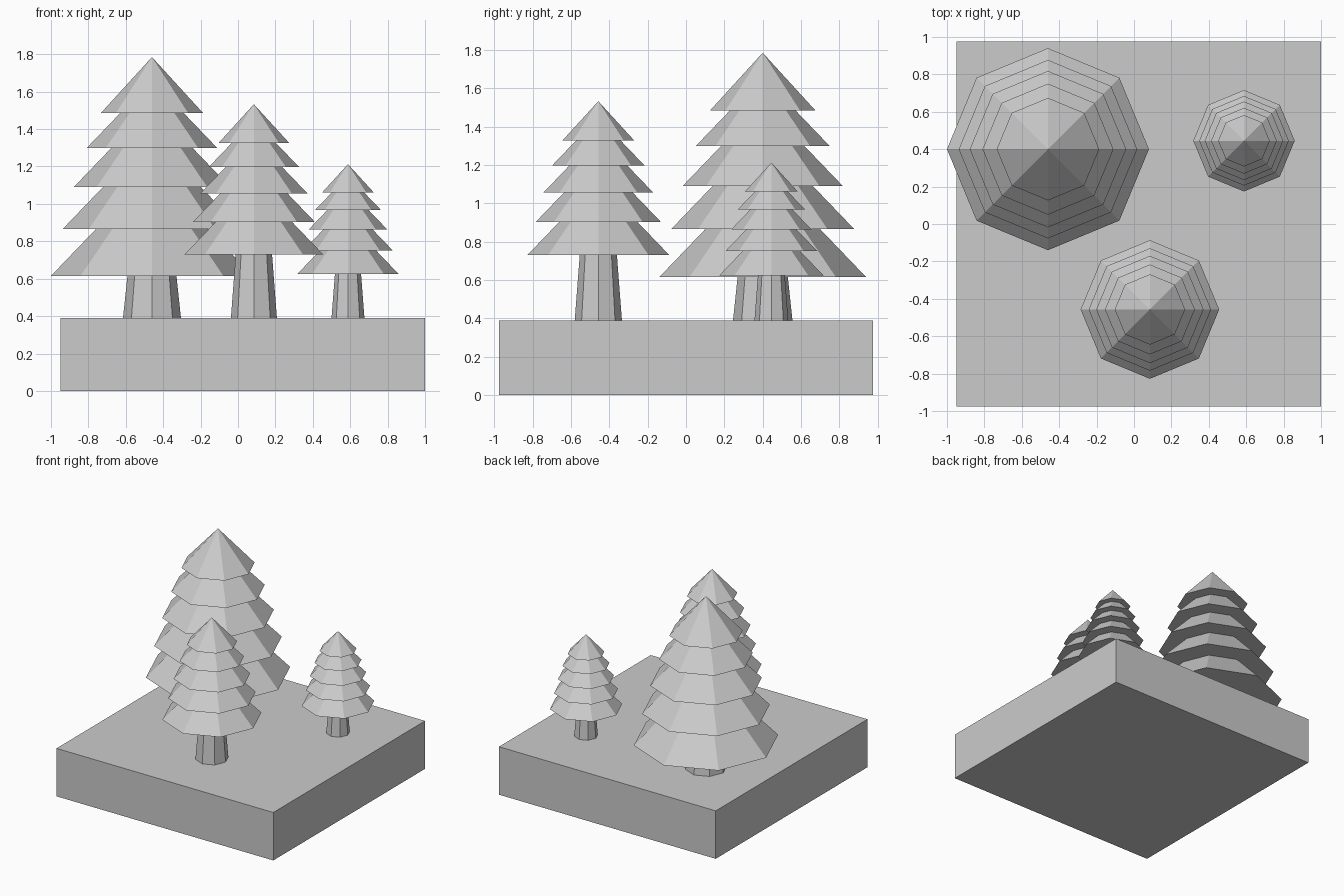
import bpy
import bmesh
from math import cos, sin, pi

if "Cube" in bpy.data.objects:
    bpy.data.objects.remove(bpy.data.objects["Cube"])

# One plain grey for everything
grey = bpy.data.materials.new("plain_grey")
grey.use_nodes = True
colour = (0.6, 0.6, 0.6, 1)
grey.diffuse_color = colour
grey.node_tree.nodes["Principled BSDF"].inputs["Base Color"].default_value = colour

SIDES = 8
GROUND = 0.39


def finish(name, bm, location):
    bmesh.ops.recalc_face_normals(bm, faces=bm.faces)
    mesh = bpy.data.meshes.new(name)
    bm.to_mesh(mesh)
    bm.free()
    mesh.materials.append(grey)
    obj = bpy.data.objects.new(name, mesh)
    obj.location = location
    bpy.context.collection.objects.link(obj)
    return obj


def lathe(name, profile, location):
    """Octagonal solid through (radius, height) rings; zero radius makes a tip."""
    bm = bmesh.new()
    rings = []
    for r, z in profile:
        if r == 0:
            rings.append([bm.verts.new((0, 0, z))] * SIDES)
        else:
            angles = [2 * pi * i / SIDES for i in range(SIDES)]
            rings.append([bm.verts.new((r * cos(a), r * sin(a), z)) for a in angles])
    for low, high in zip(rings, rings[1:]):
        for i in range(SIDES):
            j = (i + 1) % SIDES
            corners = [low[i], low[j], high[j], high[i]]
            bm.faces.new(list(dict.fromkeys(corners)))
    for ring in (rings[0], rings[-1]):
        if len(set(ring)) > 1:
            bm.faces.new(ring)
    return finish(name, bm, location)


# Ground block
bm = bmesh.new()
bmesh.ops.create_cube(bm, size=1)
bmesh.ops.scale(bm, vec=(1.95, 1.95, GROUND), verts=bm.verts)
finish("ground_block", bm, (0.025, 0, GROUND / 2))

# Foliage tiers of the full-size tree: (skirt radius, height above the lowest skirt)
TIERS = [(0.54, 0), (0.477, 0.251), (0.418, 0.475), (0.35, 0.683), (0.274, 0.87)]
TIP = 1.17


def tree(name, x, y, skirt, scale, trunk_bottom, trunk_top):
    lathe(name + "_trunk", [(trunk_bottom, GROUND), (trunk_top, skirt)], (x, y, 0))
    # Each tier steps in under the overhang of the next one
    profile = []
    for k, (r, z) in enumerate(TIERS):
        profile.append((r * scale, z * scale))
        if k + 1 < len(TIERS):
            top = TIERS[k + 1][1]
            profile.append(((r - (top - z) * 0.96) * scale, top * scale))
    profile.append((0, TIP * scale))
    lathe(name + "_foliage", profile, (x, y, skirt))


tree("large_tree", -0.46, 0.40, 0.615, 1.0, 0.155, 0.131)
tree("medium_tree", 0.085, -0.457, 0.73, 0.686, 0.123, 0.097)
tree("small_tree", 0.588, 0.445, 0.625, 0.502, 0.088, 0.07)
